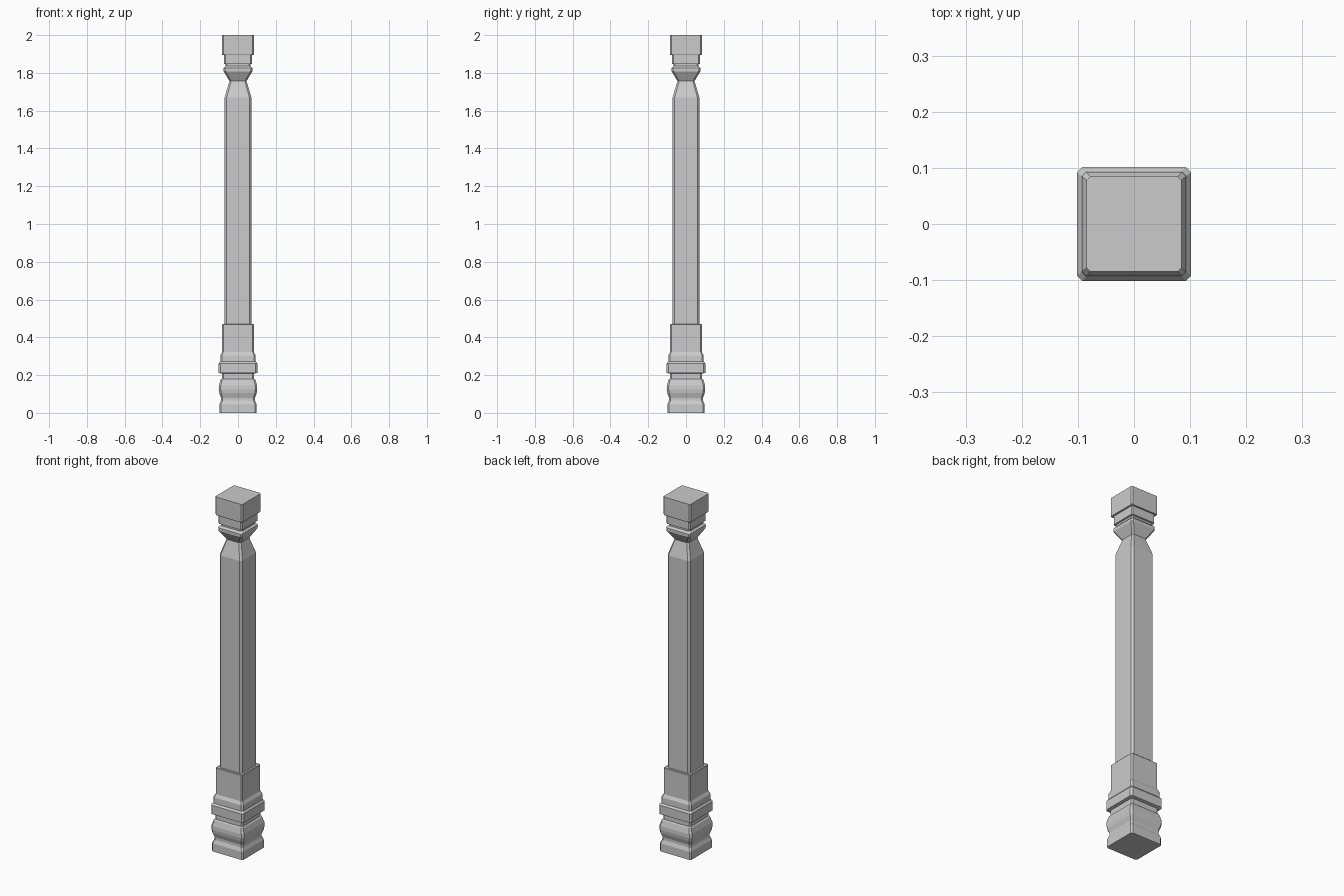
import bpy


def ring(z, h, c):
    """Chamfered square section: half width h, corner cut c."""
    k = h - c
    return [(k, -h, z), (h, -k, z), (h, k, z), (k, h, z),
            (-k, h, z), (-h, k, z), (-h, -k, z), (-k, -h, z)]


def loft(name, profile):
    """Stack chamfered square sections given as (z, half width, corner cut)."""
    verts = [v for p in profile for v in ring(*p)]
    n = len(profile)
    faces = [(i * 8 + j, i * 8 + (j + 1) % 8, (i + 1) * 8 + (j + 1) % 8, (i + 1) * 8 + j)
             for i in range(n - 1) for j in range(8)]
    faces += [tuple(range(7, -1, -1)), tuple(range((n - 1) * 8, n * 8))]
    mesh = bpy.data.meshes.new(name)
    mesh.from_pydata(verts, [], faces)
    mesh.update()
    ob = bpy.data.objects.new(name, mesh)
    bpy.context.collection.objects.link(ob)
    return ob


# Plinth with a flared foot and rounded bulge
loft("foot_moulding", [
    (0.0, 0.098, 0.008), (0.045, 0.098, 0.008), (0.065, 0.09, 0.008),
    (0.08, 0.09, 0.008), (0.105, 0.099, 0.01), (0.125, 0.102, 0.01),
    (0.145, 0.101, 0.01), (0.175, 0.092, 0.008), (0.18, 0.086, 0.008)])

# Neck, stepped band and square block above the foot
loft("base_block", [
    (0.18, 0.086, 0.008), (0.208, 0.086, 0.008), (0.212, 0.102, 0.01),
    (0.262, 0.102, 0.01), (0.272, 0.094, 0.008), (0.305, 0.093, 0.008),
    (0.322, 0.084, 0.006), (0.468, 0.084, 0.006), (0.471, 0.081, 0.006)])

# Long chamfered shaft tapering to the waist
loft("shaft", [
    (0.471, 0.071, 0.011), (1.67, 0.071, 0.011), (1.757, 0.045, 0.009)])

# Flared capital with a groove and collar
loft("capital", [
    (1.757, 0.045, 0.009), (1.808, 0.076, 0.009), (1.825, 0.076, 0.008),
    (1.836, 0.066, 0.007), (1.846, 0.066, 0.007), (1.848, 0.074, 0.007),
    (1.896, 0.074, 0.007)])

# Square top block
loft("top_block", [(1.896, 0.083, 0.007), (1.9, 0.085, 0.007), (2.0, 0.085, 0.007)])
